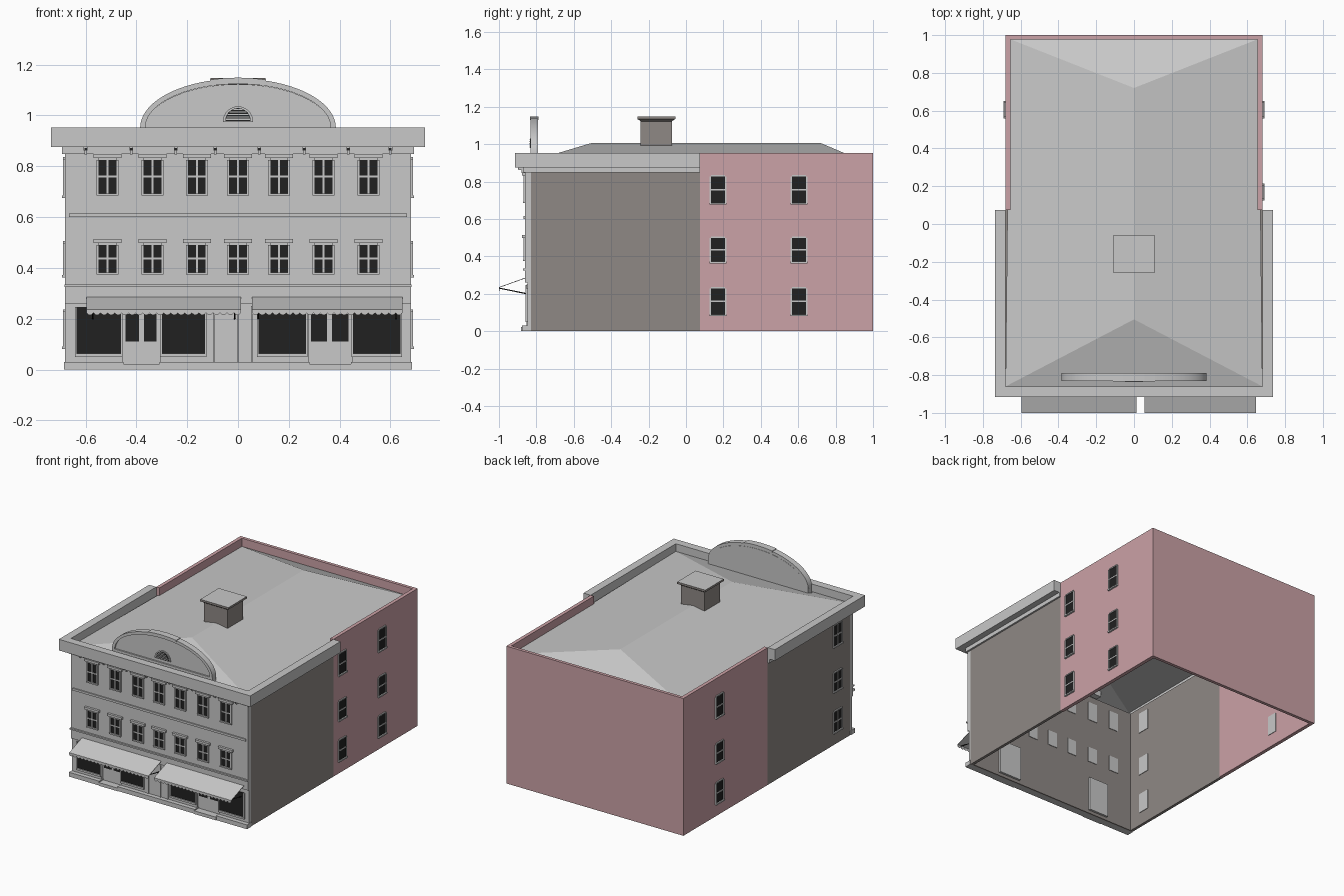
import bpy, bmesh, math
from mathutils import Vector

if "Cube" in bpy.data.objects:
    bpy.data.objects.remove(bpy.data.objects["Cube"])


def material(name, rgb):
    m = bpy.data.materials.new(name)
    m.diffuse_color = (*rgb, 1)
    m.use_nodes = True
    m.node_tree.nodes["Principled BSDF"].inputs["Base Color"].default_value = m.diffuse_color
    return m


LIGHT = material("light grey", (0.58, 0.58, 0.58))
BROWN = material("warm grey", (0.275, 0.25, 0.235))
PINK = material("dusty pink", (0.60, 0.36, 0.385))
DARK = material("dark glass", (0.015, 0.015, 0.015))

# wall name -> mapping of (along, outward, up) to world
WALLS = {
    "front": lambda u, d, z: (u, -0.86 - d, z),
    "right": lambda u, d, z: (0.68 + d, u, z),
    "left": lambda u, d, z: (-0.68 - d, u, z),
    "world": lambda x, y, z: (x, y, z),
}


def finish(bm, name, mats):
    bmesh.ops.recalc_face_normals(bm, faces=bm.faces)
    me = bpy.data.meshes.new(name)
    bm.to_mesh(me)
    bm.free()
    for m in mats:
        me.materials.append(m)
    ob = bpy.data.objects.new(name, me)
    bpy.context.collection.objects.link(ob)
    return ob


def boxes(name, mat, items, wall="world"):
    """One object made of boxes (u0, u1, d0, d1, z0, z1)."""
    f = WALLS[wall]
    bm = bmesh.new()
    for u0, u1, d0, d1, z0, z1 in items:
        v = [bm.verts.new(f(u, d, z)) for z in (z0, z1)
             for u, d in ((u0, d0), (u1, d0), (u1, d1), (u0, d1))]
        for q in ((0, 1, 2, 3), (4, 5, 6, 7), (0, 1, 5, 4), (1, 2, 6, 5), (2, 3, 7, 6), (3, 0, 4, 7)):
            bm.faces.new([v[i] for i in q])
    return finish(bm, name, [mat])


def slab(name, mat, outline, y0, y1):
    """Outline in x and z, extruded from y0 to y1."""
    bm = bmesh.new()
    a = [bm.verts.new((x, y0, z)) for x, z in outline]
    b = [bm.verts.new((x, y1, z)) for x, z in outline]
    bm.faces.new(a)
    bm.faces.new(b)
    for i in range(len(a)):
        j = (i + 1) % len(a)
        bm.faces.new((a[i], a[j], b[j], b[i]))
    return finish(bm, name, [mat])


def arch(rx, rz, z, n=40):
    return [(rx * math.cos(math.pi * i / n), z + rz * math.sin(math.pi * i / n)) for i in range(n + 1)]


def smooth(ob):
    bpy.context.view_layer.objects.active = ob
    ob.select_set(True)
    bpy.ops.object.shade_smooth_by_angle(angle=math.radians(30))
    ob.select_set(False)


def windows(name, wall, places, w, lintel, upright, thick):
    """Glass, frames, bars, sills and inner back plates for a set of windows."""
    glass, trim, back = [], [], []
    for u, z0, z1 in places:
        h = w / 2
        mid = (z0 + z1) / 2
        glass.append((u - h, u + h, -0.002, 0.003, z0, z1))
        trim += [(u - h - 0.008, u - h, -0.002, 0.008, z0, z1),
                 (u + h, u + h + 0.008, -0.002, 0.008, z0, z1),
                 (u - h, u + h, -0.002, 0.008, z1, z1 + 0.008),
                 (u - h - 0.008, u + h + 0.008, -0.002, 0.012, z0 - 0.009, z0),
                 (u - h, u + h, 0.002, 0.006, mid - 0.004, mid + 0.004)]
        if upright:
            trim.append((u - 0.004, u + 0.004, 0.002, 0.006, z0, z1))
        if lintel:
            trim.append((u - h - 0.02, u + h + 0.02, -0.002, 0.016, z1 + 0.008, z1 + 0.024))
        back.append((u - h, u + h, -thick - 0.004, -thick + 0.002, z0, z1))
    boxes(name + "_glass", DARK, glass, wall)
    boxes(name + "_frames", LIGHT, trim, wall)
    boxes(name + "_back_plates", LIGHT, back, wall)


# Side, back and inner front walls, open below
boxes("rear_walls", PINK, [(-0.68, -0.655, 0.075, 1, 0, 0.953),
                           (0.655, 0.68, 0.075, 1, 0, 0.953),
                           (-0.68, 0.68, 0.978, 1, 0, 0.953)])
boxes("side_walls", BROWN, [(s * 0.66, s * 0.68, -0.83, 0.075, 0, 0.87) for s in (-1, 1)])
boxes("inner_front_wall", BROWN, [(-0.66, 0.66, -0.832, -0.82, 0, 0.87)])

# Street facade with two recessed doorways
DOORS = [(-0.455, -0.305), (0.278, 0.448)]
piers = [(-0.68, -0.455), (-0.305, 0.278), (0.448, 0.68)]
boxes("facade", LIGHT, [(-0.68, 0.68, -0.03, 0, 0.26, 0.87)]
      + [(a, b, -0.03, -0.012, 0, 0.26) for a, b in piers], "front")
boxes("facade_bands", LIGHT, [(-0.665, 0.665, 0, 0.008, 0.60, 0.615),
                              (-0.682, 0.682, 0, 0.012, 0.325, 0.335)], "front")
boxes("base_course", LIGHT, [(a - 0.004, b + 0.004, -0.03, 0.018, 0, 0.03) for a, b in piers]
      + [(a, b, -0.03, 0.022, 0, 0.022) for a, b in DOORS], "front")
boxes("recessed_doors", LIGHT, [(a, b, -0.055, -0.027, 0.022, 0.26) for a, b in DOORS], "front")
boxes("door_glass", DARK, [(a, b, -0.028, -0.023, 0.11, 0.218) for a, b in
                           ((-0.442, -0.39), (-0.37, -0.32), (0.287, 0.35), (0.37, 0.435))], "front")
SHOP = [(-0.635, -0.46, 0.247), (-0.30, -0.13, 0.23), (0.08, 0.268, 0.23), (0.453, 0.64, 0.23)]
boxes("shop_glass", DARK, [(a, b, -0.014, -0.008, 0.063, t) for a, b, t in SHOP], "front")
boxes("shop_frames", LIGHT, [p for a, b, t in SHOP for p in (
    (a - 0.006, a, -0.014, -0.003, 0.057, t), (b, b + 0.006, -0.014, -0.003, 0.057, t),
    (a - 0.006, b + 0.006, -0.014, -0.001, 0.05, 0.063))], "front")
boxes("centre_door_trim", LIGHT, [(x - 0.004, x + 0.004, -0.014, -0.006, 0.03, 0.25)
                                  for x in (-0.095, 0.0, 0.055)], "front")

# Windows
COLUMNS = (-0.513, -0.337, -0.162, 0, 0.162, 0.337, 0.513)
windows("upper_windows", "front", [(x, 0.694, 0.824) for x in COLUMNS], 0.07, True, True, 0.04)
windows("middle_windows", "front", [(x, 0.383, 0.49) for x in COLUMNS], 0.07, True, True, 0.04)
ROWS = ((0.09, 0.228), (0.372, 0.498), (0.685, 0.828))
windows("right_windows", "right", [(y, *r) for y in (0.17, 0.605) for r in ROWS], 0.075, False, False, 0.025)
windows("left_rear_windows", "left", [(0.605, *r) for r in ROWS], 0.075, False, False, 0.025)
windows("left_front_windows", "left", [(-0.69, *r) for r in ROWS], 0.085, False, True, 0.02)

# Cornice and its brackets
def ring(x, y, xi, yi, z0, z1):
    return [(-x, x, y, yi, z0, z1)] + [(s * xi, s * x, yi, 0.075, z0, z1) for s in (-1, 1)]


boxes("cornice", LIGHT, ring(0.735, -0.915, 0.68, -0.86, 0.876, 0.953))
boxes("cornice_bed", LIGHT, ring(0.692, -0.868, 0.68, -0.855, 0.848, 0.88))
BRACKETS = (-0.60, -0.42, -0.245, -0.09, 0.083, 0.26, 0.434, 0.60)
boxes("cornice_brackets", LIGHT, [(x - 0.007, x + 0.007, 0, 0.035, 0.862, 0.878) for x in BRACKETS]
      + [(x - 0.005, x + 0.005, 0, 0.02, 0.846, 0.865) for x in BRACKETS], "front")
boxes("bracket_faces", DARK, [(x - 0.005, x + 0.005, 0.034, 0.037, 0.864, 0.872) for x in BRACKETS], "front")

# Hipped roof
bm = bmesh.new()
v = [bm.verts.new(p) for p in ((-0.68, -0.86, 0.9), (0.68, -0.86, 0.9), (0.66, 0.98, 0.895),
                               (-0.66, 0.98, 0.895), (0, -0.505, 1.006), (0, 0.72, 1.006))]
for q in ((0, 1, 4), (1, 2, 5, 4), (2, 3, 5), (3, 0, 4, 5)):
    bm.faces.new([v[i] for i in q])
roof = finish(bm, "roof", [LIGHT])
if roof.data.polygons[0].normal.z < 0:
    roof.data.flip_normals()

# Arched pediment: panel, raised rim, cap and louvred vent
slab("pediment_panel", LIGHT, arch(0.37, 0.178, 0.945), -0.822, -0.79)
outer, inner = arch(0.385, 0.193, 0.952), arch(0.365, 0.172, 0.952)
smooth(slab("pediment_rim", LIGHT, outer + inner[::-1], -0.832, -0.79))
boxes("pediment_base", LIGHT, [(-0.385, 0.385, -0.832, -0.79, 0.88, 0.953)])
top = [(x, 0.954 + 0.195 * math.sqrt(1 - (x / 0.385) ** 2)) for x in (0.11, 0.055, 0, -0.055, -0.11)]
slab("pediment_cap", LIGHT, top + [(-0.11, 1.13), (0.11, 1.13)], -0.835, -0.788)
slab("vent_surround", LIGHT, arch(0.06, 0.062, 0.974, 20), -0.83, -0.82)
slab("vent_opening", DARK, arch(0.05, 0.05, 0.979, 20), -0.833, -0.828)
slats = []
for i in range(5):
    z = 0.983 + i * 0.0095
    w = 0.049 * math.sqrt(max(0, 1 - ((z + 0.004 - 0.979) / 0.05) ** 2))
    slats.append((-w, w, -0.837, -0.83, z, z + 0.0045))
boxes("vent_louvres", LIGHT, slats)

# Chimney with a flared cap; upward faces are light
bm = bmesh.new()
loops = []
for inset, z in ((0.018, 0.97), (0.018, 1.122), (0.008, 1.13), (0, 1.134), (0, 1.148)):
    x, y0, y1 = 0.108 - inset, -0.26 + inset, -0.057 - inset
    loops.append([bm.verts.new(p) for p in ((-x, y0, z), (x, y0, z), (x, y1, z), (-x, y1, z))])
for a, b in zip(loops, loops[1:]):
    for i in range(4):
        bm.faces.new((a[i], a[(i + 1) % 4], b[(i + 1) % 4], b[i]))
bm.faces.new(loops[0])
bm.faces.new(loops[-1])
chimney = finish(bm, "chimney", [BROWN, LIGHT])
for p in chimney.data.polygons:
    p.material_index = int(p.normal.z > 0.7)

# Awnings: sloping sheet, scalloped valance and stays
for label, x0, x1 in (("left", -0.596, 0.012), ("right", 0.055, 0.647)):
    bm = bmesh.new()
    section = ((-0.86, 0.286), (-0.999, 0.236), (-0.999, 0.232), (-0.86, 0.282))
    a, b = ([bm.verts.new((x, y, z)) for y, z in section] for x in (x0, x1))
    bm.faces.new(a)
    bm.faces.new(b)
    for i in range(4):
        bm.faces.new((a[i], a[(i + 1) % 4], b[(i + 1) % 4], b[i]))
    finish(bm, label + "_awning", [LIGHT])
    n = 22
    step = (x1 - x0) / n
    edge = [(x1, 0.235), (x0, 0.235)]
    for i in range(n):
        for k in range(5):
            edge.append((x0 + (i + k / 5) * step, 0.223 - 0.009 * math.sin(math.pi * k / 5)))
    edge.append((x1, 0.223))
    slab(label + "_awning_valance", LIGHT, edge, -1.0, -0.997)
    bm = bmesh.new()
    for x in (x0 + 0.025, x1 - 0.025):
        p, q = Vector((x, -0.998, 0.23)), Vector((x, -0.85, 0.2))
        rod = bmesh.ops.create_cone(bm, cap_ends=True, segments=6, radius1=0.003,
                                    radius2=0.003, depth=(q - p).length)
        rot = (q - p).to_track_quat('Z', 'Y').to_matrix()
        bmesh.ops.rotate(bm, verts=rod["verts"], cent=(0, 0, 0), matrix=rot)
        bmesh.ops.translate(bm, verts=rod["verts"], vec=(p + q) / 2)
    finish(bm, label + "_awning_stays", [DARK])
